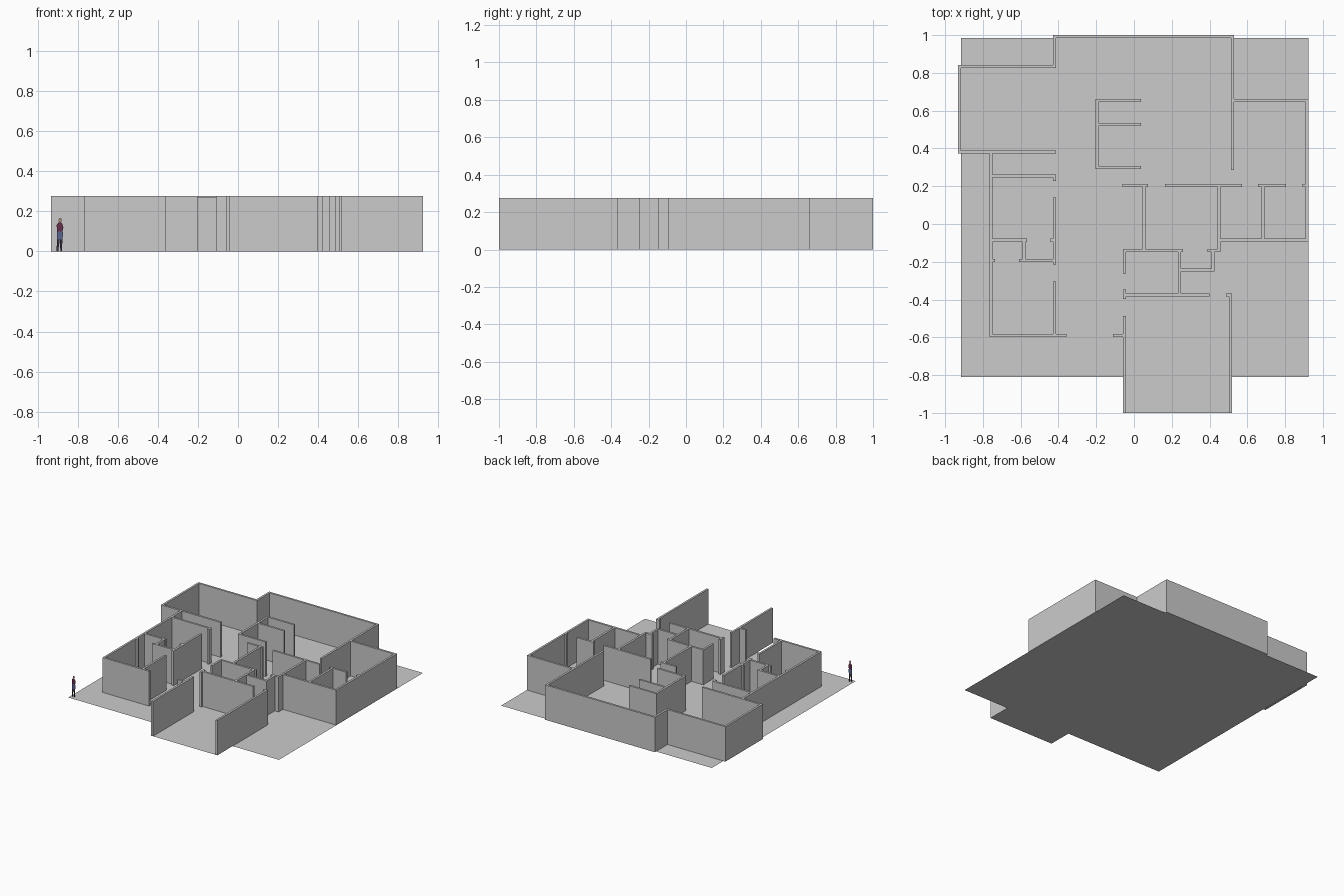
import bpy, bmesh

H = 0.275   # wall height
T = 0.016   # wall thickness


def new_object(name, bm, color=None):
    bmesh.ops.recalc_face_normals(bm, faces=bm.faces)
    mesh = bpy.data.meshes.new(name)
    bm.to_mesh(mesh)
    bm.free()
    ob = bpy.data.objects.new(name, mesh)
    bpy.context.collection.objects.link(ob)
    if color:
        mat = bpy.data.materials.new(name + "_color")
        mat.diffuse_color = (*color, 1)
        mesh.materials.append(mat)
    return ob


def box(bm, x0, x1, y0, y1, z0, z1):
    cube = bmesh.ops.create_cube(bm, size=1)
    for v in cube["verts"]:
        v.co.x = x1 if v.co.x > 0 else x0
        v.co.y = y1 if v.co.y > 0 else y0
        v.co.z = z1 if v.co.z > 0 else z0


def walls(name, along_x, along_y, height=H):
    """along_x: (y, x0, x1) runs; along_y: (x, y0, y1) runs."""
    bm = bmesh.new()
    for y, a, b in along_x:
        box(bm, a, b, y - T / 2, y + T / 2, 0, height)
    for x, a, b in along_y:
        box(bm, x - T / 2, x + T / 2, a, b, 0, height)
    return new_object(name, bm)


def flat(name, points, y=None, color=None):
    """Single flat polygon: on the ground, or upright at depth y."""
    bm = bmesh.new()
    bm.faces.new([bm.verts.new((a, b, 0) if y is None else (a, y, b)) for a, b in points])
    return new_object(name, bm, color)


# Floor slab with the garage extension
flat("floor", [(-0.915, -0.81), (-0.055, -0.81), (-0.055, -1), (0.52, -1), (0.52, -0.81),
               (0.925, -0.81), (0.925, 0.985), (-0.915, 0.985)])

# Outer shell
walls("outer_walls",
      [(0.833, -0.933, -0.412), (0.992, -0.428, 0.53), (0.655, 0.528, 0.921),
       (0.38, -0.933, -0.412), (-0.086, 0.445, 0.921),
       (-0.59, -0.765, -0.358), (-0.59, -0.11, -0.058)],
      [(-0.925, 0.372, 0.841), (-0.42, 0.825, 1.0), (0.522, 0.287, 1.0),
       (0.915, -0.094, 0.663), (-0.757, -0.598, 0.372)])

# Garage side walls and its inner wall
walls("garage_walls",
      [(-0.375, -0.058, 0.4), (-0.375, 0.487, 0.518)],
      [(-0.05, -1.0, -0.487), (-0.05, -0.397, -0.347), (0.512, -1.0, -0.383)])

# Left bedrooms and bath
walls("left_room_walls",
      [(0.253, -0.75, -0.412), (-0.086, -0.75, -0.567), (-0.086, -0.443, -0.428),
       (-0.192, -0.75, -0.735), (-0.192, -0.61, -0.428)],
      [(-0.42, 0.227, 0.245), (-0.42, -0.215, 0.14), (-0.42, -0.582, -0.305),
       (-0.582, -0.184, -0.094)])

# Right bedrooms, hallway and closets
walls("right_room_walls",
      [(0.205, -0.06, 0.075), (0.205, 0.163, 0.572), (0.205, 0.657, 0.805),
       (0.205, 0.893, 0.907), (-0.14, -0.058, 0.26), (-0.14, 0.388, 0.458),
       (-0.243, 0.248, 0.425)],
      [(0.053, -0.132, 0.197), (0.45, -0.132, 0.197), (0.683, -0.078, 0.197),
       (0.417, -0.235, -0.148), (0.24, -0.367, -0.148), (-0.05, -0.262, -0.148)])

# Central pantry partition
walls("pantry_walls",
      [(0.653, -0.189, 0.037), (0.528, -0.189, 0.037), (0.298, -0.189, 0.037)],
      [(-0.197, 0.29, 0.661)], 0.272)

# Flat scale figure standing at the front left corner
FY = -0.78
flat("figure_left_leg", [(-0.905, 0), (-0.897, 0), (-0.889, 0.06), (-0.903, 0.06)], FY, (0.04, 0.03, 0.05))
flat("figure_right_leg", [(-0.886, 0), (-0.878, 0), (-0.876, 0.06), (-0.889, 0.06)], FY, (0.04, 0.03, 0.05))
flat("figure_skirt", [(-0.903, 0.06), (-0.876, 0.06), (-0.872, 0.09), (-0.876, 0.1), (-0.902, 0.1)],
     FY, (0.1, 0.13, 0.27))
flat("figure_jacket", [(-0.902, 0.1), (-0.876, 0.1), (-0.871, 0.12), (-0.878, 0.141), (-0.886, 0.146),
                       (-0.897, 0.143), (-0.905, 0.13)], FY, (0.13, 0.03, 0.07))
flat("figure_head", [(-0.89, 0.146), (-0.883, 0.146), (-0.879, 0.154), (-0.881, 0.163), (-0.887, 0.167),
                     (-0.893, 0.163), (-0.895, 0.154)], FY, (0.45, 0.28, 0.2))
